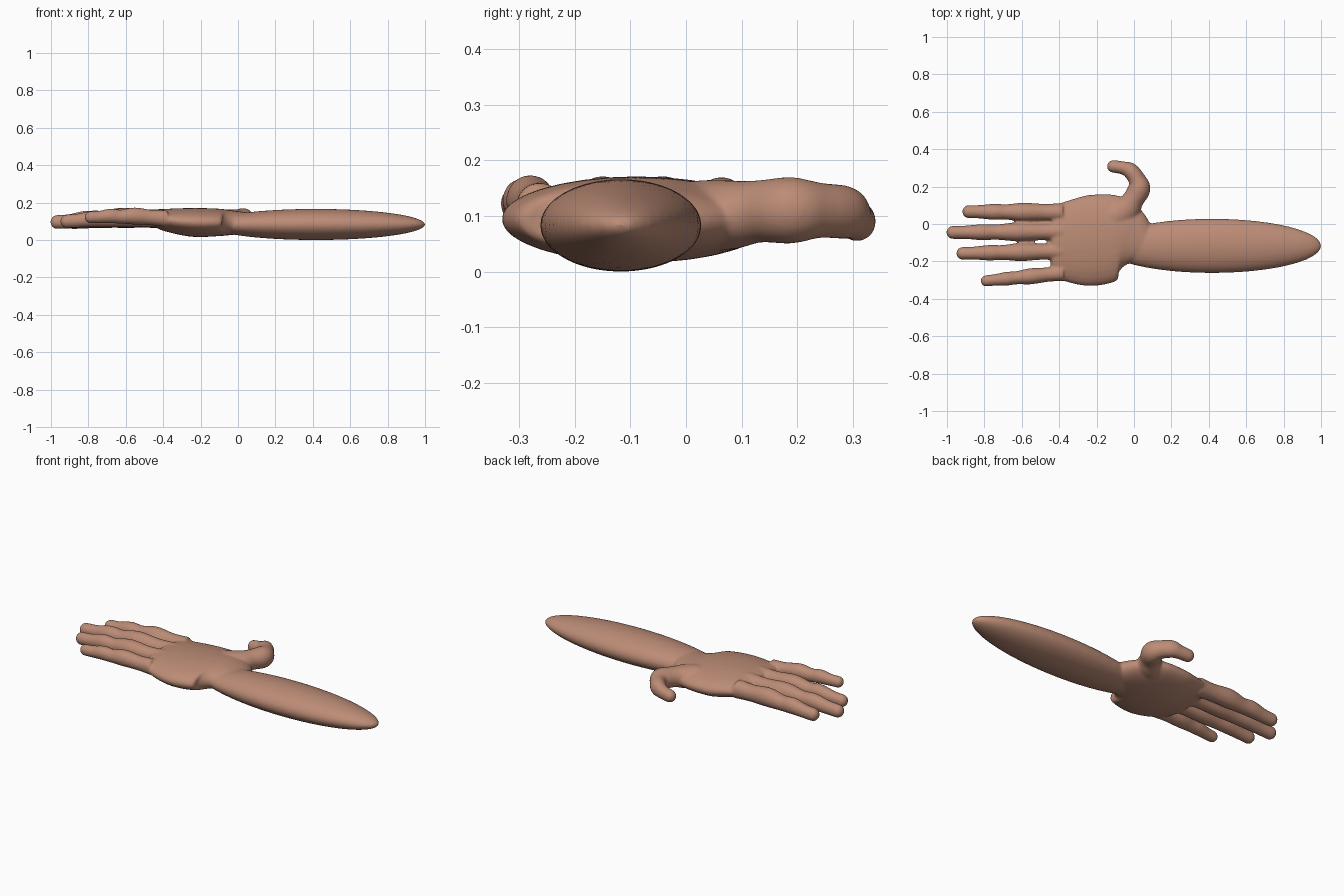
import bpy, bmesh, math
from mathutils import Vector

if "Cube" in bpy.data.objects:
    bpy.data.objects.remove(bpy.data.objects["Cube"])

skin = bpy.data.materials.new("warm brown skin")
skin.use_nodes = True
skin.diffuse_color = (0.5, 0.26, 0.18, 1)
skin.node_tree.nodes["Principled BSDF"].inputs["Base Color"].default_value = skin.diffuse_color

SIDES = 32
bm = bmesh.new()


def spline(keys, steps=6):
    """Smooth samples (x, y, z, width, height) through the key stations."""
    pts = [Vector(k) for k in keys]
    out = []
    for i in range(len(pts) - 1):
        a, b, c, d = pts[max(i - 1, 0)], pts[i], pts[i + 1], pts[min(i + 2, len(pts) - 1)]
        for s in range(steps):
            t = s / steps
            out.append(b + (c - a) * (t / 2) + (a * 2 - b * 5 + c * 4 - d) * (t * t / 2)
                       + (b * 3 - a - c * 3 + d) * (t ** 3 / 2))
    return out + [pts[-1]]


def loft(keys, cap):
    """Closed tube through elliptical stations, with a dome of length cap at its far end."""
    stations = spline(keys)
    end = stations[-1]
    ahead = (end.xyz - stations[-2].xyz).normalized() * cap
    for k in range(1, 6):
        a = math.radians(k * 16.5)
        p = end.xyz + ahead * math.sin(a)
        stations.append(Vector((*p, end[3] * math.cos(a), end[4] * math.cos(a))))
    rings = []
    for i, s in enumerate(stations):
        run = stations[min(i + 1, len(stations) - 1)].xyz - stations[max(i - 1, 0)].xyz
        side = Vector((-run.y, run.x, 0)).normalized()
        up = run.normalized().cross(side)
        ring = []
        for k in range(SIDES):
            a = math.tau * k / SIDES
            ring.append(bm.verts.new(s.xyz + side * s[3] * math.cos(a) + up * s[4] * math.sin(a)))
        rings.append(ring)
    for r, q in zip(rings, rings[1:]):
        for k in range(SIDES):
            n = (k + 1) % SIDES
            bm.faces.new((r[k], r[n], q[n], q[k]))
    bm.faces.new(rings[0][::-1])
    bm.faces.new(rings[-1])


# Forearm: a long flattened ellipsoid running into the wrist
arm = bmesh.ops.create_uvsphere(bm, u_segments=48, v_segments=32, radius=1)["verts"]
bmesh.ops.scale(bm, vec=(0.585, 0.145, 0.083), verts=arm)
bmesh.ops.translate(bm, vec=(0.417, -0.117, 0.083), verts=arm)

# Palm: wrist to knuckles
loft([(0.06, -0.115, 0.09, 0.09, 0.055),
      (-0.02, -0.08, 0.092, 0.17, 0.064),
      (-0.1, -0.07, 0.094, 0.228, 0.073),
      (-0.24, -0.09, 0.094, 0.243, 0.077),
      (-0.38, -0.094, 0.106, 0.21, 0.061),
      (-0.43, -0.094, 0.112, 0.18, 0.046)], 0.02)

# Fingers: base y, tip x, tip y, base z, tip z, girth
FINGERS = [(0.062, -0.918, 0.066, 0.112, 0.095, 1.0),
           (-0.04, -1.003, -0.045, 0.115, 0.096, 1.0),
           (-0.145, -0.95, -0.157, 0.115, 0.1, 0.97),
           (-0.262, -0.82, -0.304, 0.115, 0.122, 0.86)]
# Joint bulges: distance along the finger, radius, lift
JOINTS = [(0, 0.05, 0), (0.2, 0.045, 0.004), (0.42, 0.05, 0.012), (0.6, 0.041, 0.006),
          (0.73, 0.043, 0.01), (0.88, 0.036, 0.002), (1, 0.035, 0)]
for y0, x1, y1, z0, z1, girth in FINGERS:
    x0, end = -0.38, x1 + 0.034 * girth
    loft([(x0 + (end - x0) * t, y0 + (y1 - y0) * t, z0 + (z1 - z0) * t + lift * girth,
           r * girth, r * girth * 1.06) for t, r, lift in JOINTS], 0.034 * girth)

# Thumb: fleshy base, bent knuckle and hooked tip
loft([(-0.11, 0.03, 0.1, 0.08, 0.065),
      (-0.04, 0.08, 0.102, 0.075, 0.062),
      (-0.005, 0.13, 0.108, 0.058, 0.056),
      (0.028, 0.19, 0.11, 0.06, 0.06),
      (0.015, 0.24, 0.11, 0.046, 0.05),
      (-0.02, 0.285, 0.106, 0.043, 0.048),
      (-0.06, 0.3, 0.096, 0.035, 0.039),
      (-0.11, 0.308, 0.09, 0.034, 0.036)], 0.035)

bmesh.ops.recalc_face_normals(bm, faces=bm.faces)
mesh = bpy.data.meshes.new("hand_and_forearm")
bm.to_mesh(mesh)
bm.free()
mesh.materials.append(skin)
mesh.polygons.foreach_set("use_smooth", [True] * len(mesh.polygons))
hand = bpy.data.objects.new("hand_and_forearm", mesh)
bpy.context.collection.objects.link(hand)

# Fuse the parts into one soft skin
fuse = hand.modifiers.new("fuse", "REMESH")
fuse.mode = "VOXEL"
fuse.voxel_size = 0.007
fuse.use_smooth_shade = True
soften = hand.modifiers.new("soften", "SMOOTH")
soften.factor = 0.5
soften.iterations = 8
